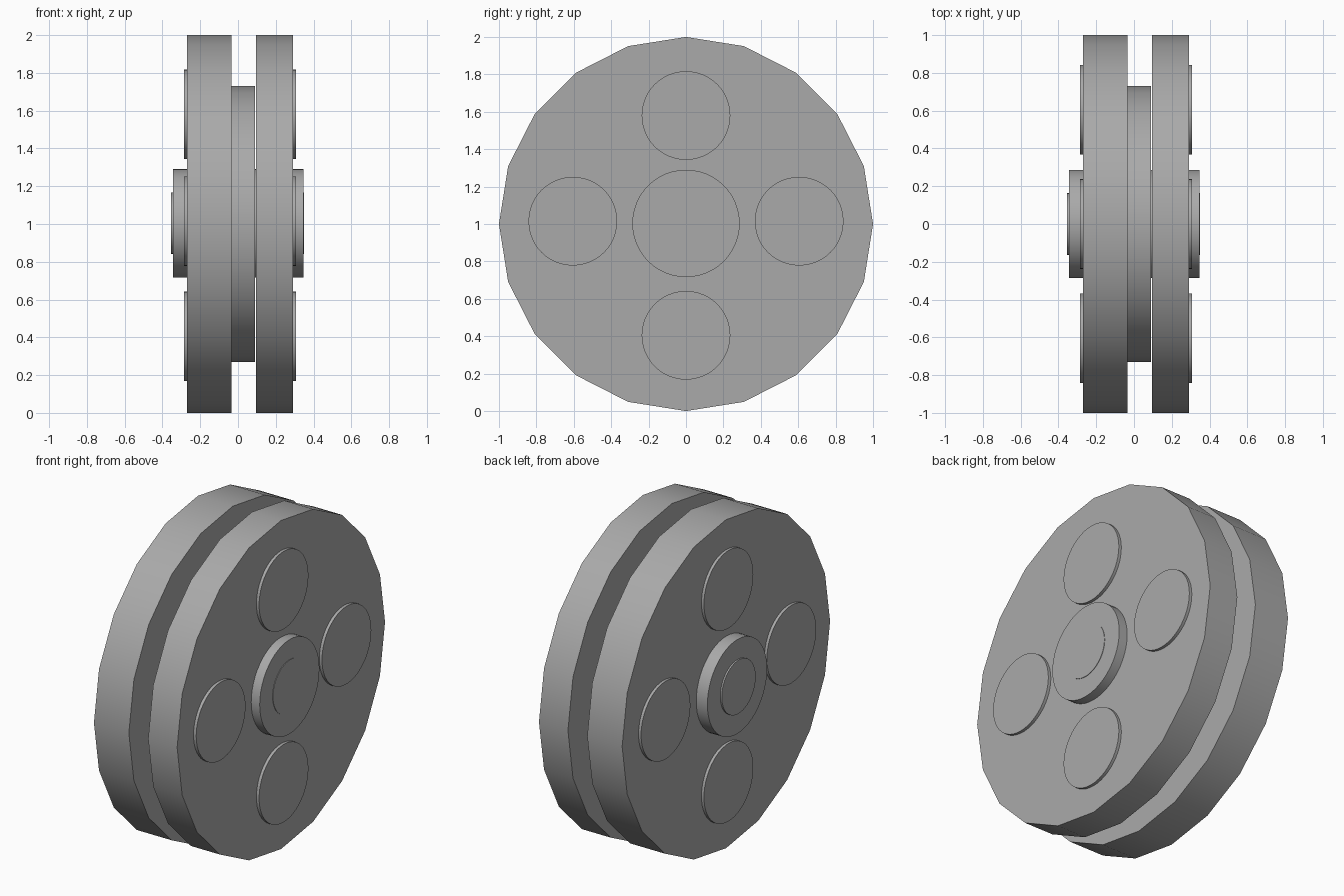
import bpy
import math

cube = bpy.data.objects.get("Cube")
if cube:
    bpy.data.objects.remove(cube, do_unlink=True)

grey = bpy.data.materials.new("mid_grey")
grey.use_nodes = True
colour = (0.4, 0.4, 0.4, 1)
grey.diffuse_color = colour
grey.node_tree.nodes["Principled BSDF"].inputs["Base Color"].default_value = colour


def disc(name, x0, x1, radius, y=0, z=1, sides=48):
    """Solid disc lying along the x axis from x0 to x1."""
    bpy.ops.mesh.primitive_cylinder_add(
        vertices=sides, radius=radius, depth=x1 - x0,
        location=((x0 + x1) / 2, y, z), rotation=(0, math.pi / 2, 0))
    ob = bpy.context.object
    ob.name = name
    ob.data.materials.append(grey)
    bpy.ops.object.shade_smooth_by_angle(angle=math.radians(35))
    return ob


# Faceted wheel halves and the narrower core between them
disc("right_wheel_half", -0.27, -0.035, 1, sides=20)
disc("groove_core", -0.035, 0.09, 0.73, sides=20)
disc("left_wheel_half", 0.095, 0.29, 1, sides=20)

# Central hub through the wheel, with a thin cap at each end
disc("hub", -0.345, 0.347, 0.287, z=1.003)
disc("right_hub_cap", -0.355, -0.33, 0.163, z=1.005)
disc("left_hub_cap", 0.33, 0.35, 0.163, z=1.005)

# Four round bosses on each outer face
spots = {"top": (0, 1.58), "bottom": (0, 0.405),
         "front": (-0.605, 1.015), "back": (0.605, 1.015)}
for place, (y, z) in spots.items():
    disc(f"right_{place}_boss", -0.287, -0.25, 0.237, y, z)
    disc(f"left_{place}_boss", 0.27, 0.308, 0.237, y, z)
